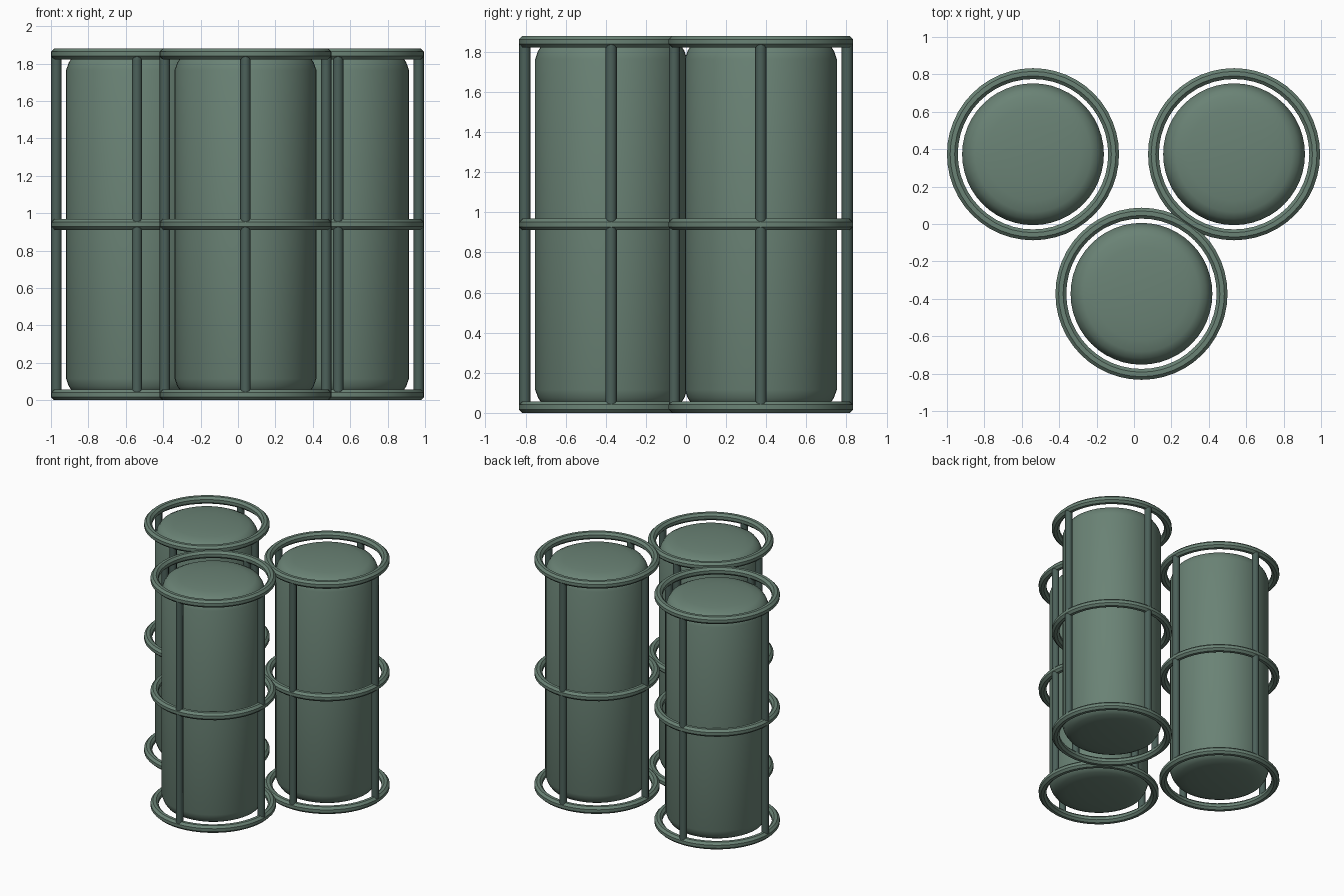
import bpy, bmesh, math

if "Cube" in bpy.data.objects:
    bpy.data.objects.remove(bpy.data.objects["Cube"])

H = 1.88          # overall height
RING_R = 0.431    # centre line of cage rings and bars
TUBE = 0.029      # half thickness of ring tube
SEG = 48


def material(name, rgb):
    m = bpy.data.materials.new(name)
    m.diffuse_color = (*rgb, 1)
    m.use_nodes = True
    m.node_tree.nodes["Principled BSDF"].inputs["Base Color"].default_value = m.diffuse_color
    return m


green = material("grey_green", (0.144, 0.225, 0.178))
dark = material("dark_grey_green", (0.072, 0.119, 0.102))


def finish(bm, name, mat, loc, angle):
    bmesh.ops.recalc_face_normals(bm, faces=bm.faces)
    me = bpy.data.meshes.new(name)
    bm.to_mesh(me)
    bm.free()
    me.materials.append(mat)
    ob = bpy.data.objects.new(name, me)
    ob.location = loc
    bpy.context.collection.objects.link(ob)
    bpy.ops.object.select_all(action='DESELECT')
    ob.select_set(True)
    bpy.context.view_layer.objects.active = ob
    bpy.ops.object.shade_smooth_by_angle(angle=math.radians(angle))
    return ob


def lathe(name, profile, mat, loc, closed, angle):
    """Revolve an (r, z) profile around the z axis."""
    bm = bmesh.new()
    vs = [bm.verts.new((r, 0, z)) for r, z in profile]
    pairs = list(zip(vs, vs[1:])) + ([(vs[-1], vs[0])] if closed else [])
    es = [bm.edges.new(p) for p in pairs]
    bmesh.ops.spin(bm, geom=vs + es, cent=(0, 0, 0), axis=(0, 0, 1),
                   angle=2 * math.pi, steps=SEG)
    bmesh.ops.remove_doubles(bm, verts=bm.verts, dist=0.0005)
    return finish(bm, name, mat, loc, angle)


# Tank profile: shallow dome, shoulder, wall, mirrored at the bottom
top = [(0, 1.878), (0.15, 1.874), (0.25, 1.864), (0.31, 1.853),
       (0.345, 1.835), (0.365, 1.805), (0.379, 1.765)]
tank_profile = top + [(r, H - z) for r, z in reversed(top)]

# Flat-topped octagonal tube section
section = [(TUBE / math.cos(math.pi / 8) * math.cos(math.pi / 8 + k * math.pi / 4),
            TUBE / math.cos(math.pi / 8) * math.sin(math.pi / 8 + k * math.pi / 4))
           for k in range(8)]

for side, x, y in (("left", -0.54, 0.373), ("right", 0.535, 0.373), ("front", 0.04, -0.373)):
    lathe(side + "_tank", tank_profile, green, (x, y, 0), False, 60)

    # Three cage rings
    for level, z in (("bottom", TUBE), ("middle", H / 2), ("top", H - TUBE)):
        lathe(f"{side}_{level}_ring", [(RING_R + a, b) for a, b in section],
              green, (x, y, z), True, 40)

    # Four upright bars
    for k in range(4):
        a = k * math.pi / 2
        bm = bmesh.new()
        bmesh.ops.create_cone(bm, cap_ends=True, segments=8, radius1=0.028,
                              radius2=0.028, depth=H - 2 * TUBE)
        finish(bm, f"{side}_bar_{k + 1}", dark,
               (x + RING_R * math.cos(a), y + RING_R * math.sin(a), H / 2), 50)
